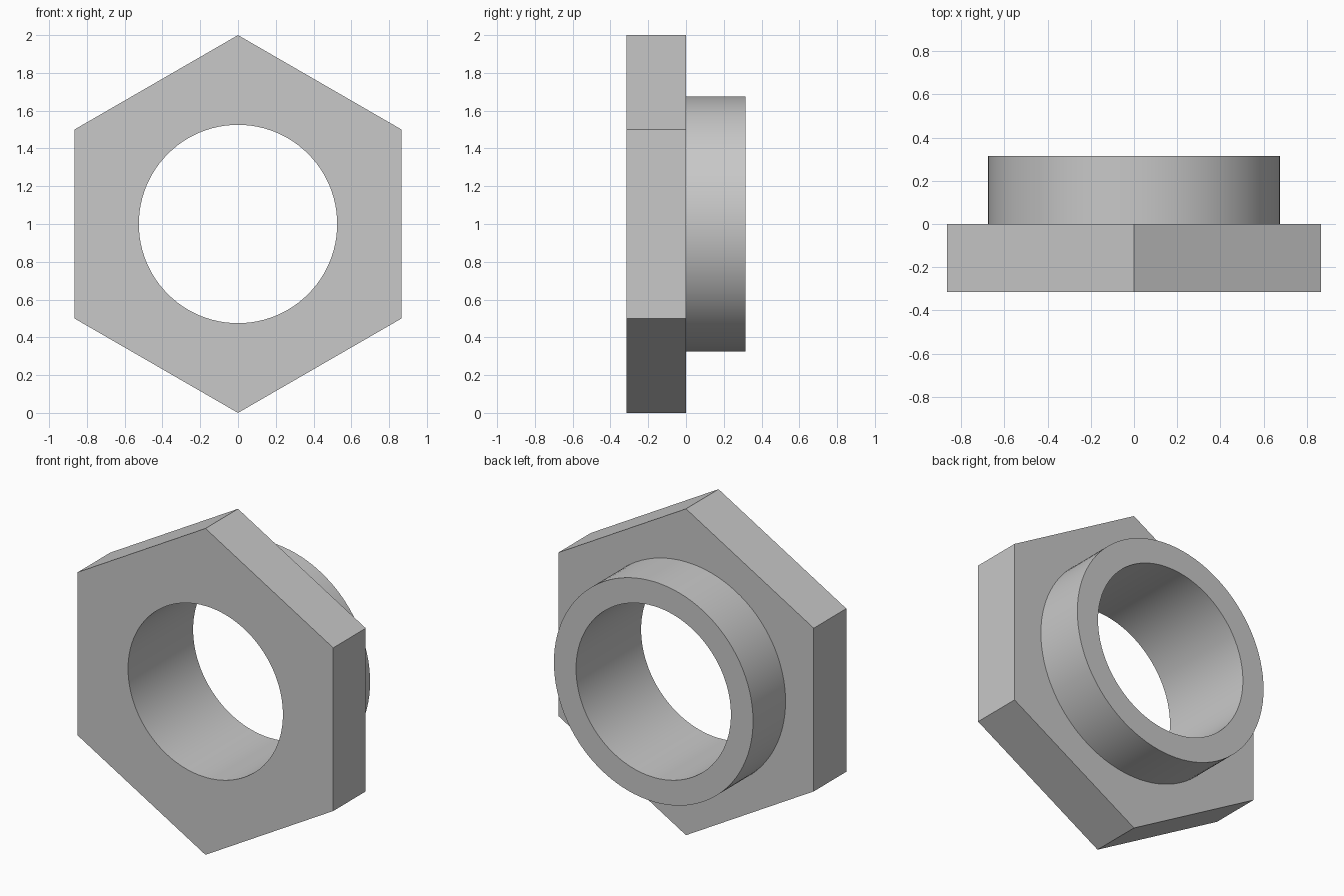
import bpy
import bmesh
from math import cos, sin, pi, radians

cube = bpy.data.objects.get("Cube")
if cube:
    bpy.data.objects.remove(cube, do_unlink=True)

HEX_RADIUS, COLLAR_RADIUS, BORE_RADIUS = 1.0, 0.675, 0.525
HALF_DEPTH = 0.315
ROUND_SIDES = 96

# Plain grey metal
grey = bpy.data.materials.new("grey_metal")
grey.use_nodes = True
colour = (0.58, 0.58, 0.58, 1)
grey.diffuse_color = colour
grey.node_tree.nodes["Principled BSDF"].inputs["Base Color"].default_value = colour

bm = bmesh.new()


def ring(radius, y, sides=ROUND_SIDES):
    """Closed loop of edges around the bore axis, with a corner at the top."""
    verts = []
    for i in range(sides):
        a = 2 * pi * i / sides
        verts.append(bm.verts.new((radius * sin(a), y, 1 + radius * cos(a))))
    return [bm.edges.new((verts[i - 1], verts[i])) for i in range(sides)]


def wall(loop_a, loop_b):
    bmesh.ops.bridge_loops(bm, edges=loop_a + loop_b)


def flat_ring(outer, inner):
    bmesh.ops.triangle_fill(bm, edges=outer + inner, use_beauty=True, normal=(0, 1, 0))


# Edge loops from front to back
hex_front = ring(HEX_RADIUS, -HALF_DEPTH, 6)
hex_back = ring(HEX_RADIUS, 0, 6)
collar_base = ring(COLLAR_RADIUS, 0)
collar_end = ring(COLLAR_RADIUS, HALF_DEPTH)
bore_front = ring(BORE_RADIUS, -HALF_DEPTH)
bore_end = ring(BORE_RADIUS, HALF_DEPTH)

# Hexagonal head, round collar and through bore
wall(hex_front, hex_back)
wall(collar_base, collar_end)
wall(bore_front, bore_end)
flat_ring(hex_front, bore_front)
flat_ring(hex_back, collar_base)
flat_ring(collar_end, bore_end)
bmesh.ops.recalc_face_normals(bm, faces=bm.faces)

mesh = bpy.data.meshes.new("flanged_hex_nut")
bm.to_mesh(mesh)
bm.free()
mesh.materials.append(grey)
nut = bpy.data.objects.new("flanged_hex_nut", mesh)
bpy.context.collection.objects.link(nut)

# Smooth round walls, crisp rims and corners
bpy.ops.object.select_all(action="DESELECT")
nut.select_set(True)
bpy.context.view_layer.objects.active = nut
bpy.ops.object.shade_smooth_by_angle(angle=radians(30))
